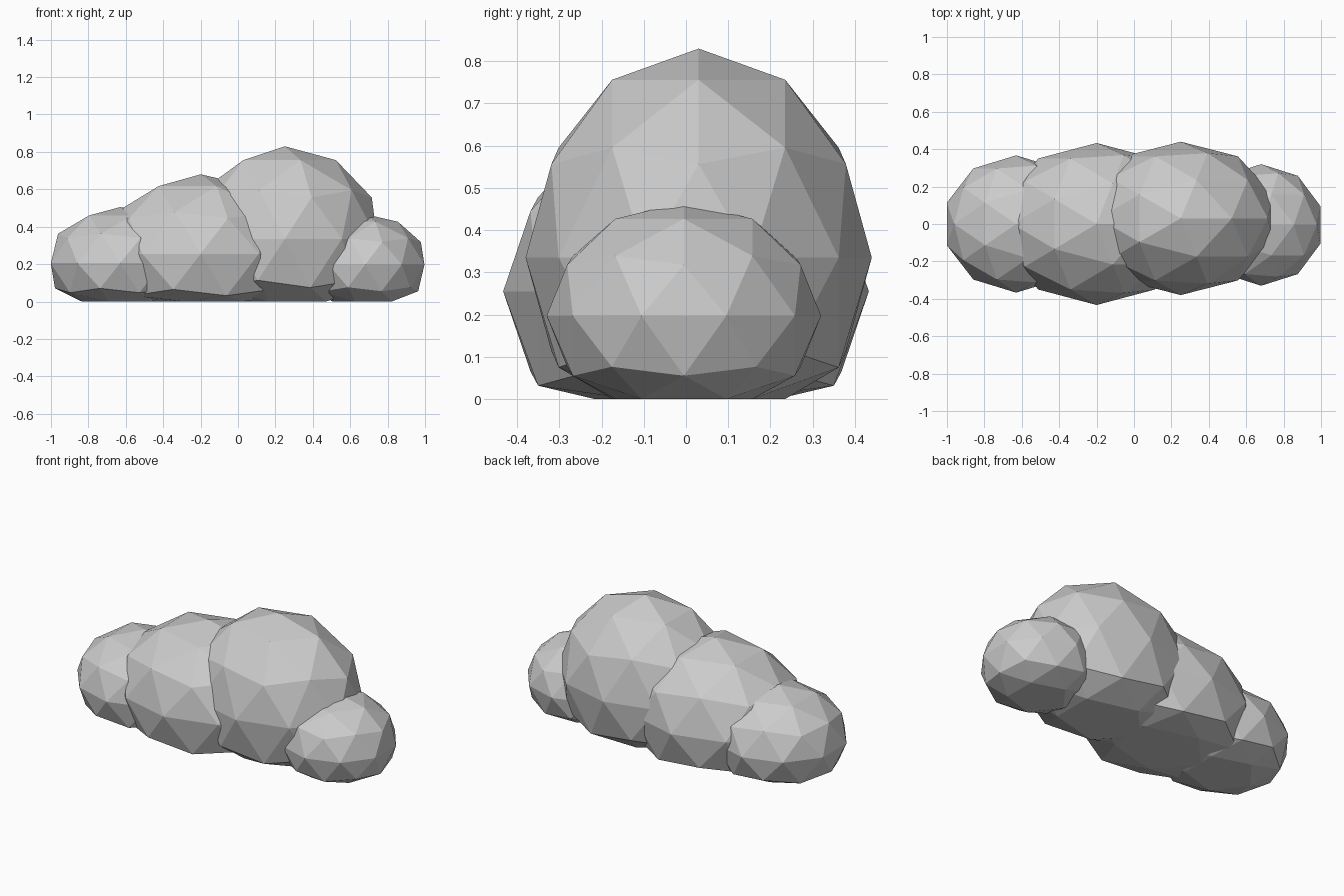
import bpy

if "Cube" in bpy.data.objects:
    bpy.data.objects.remove(bpy.data.objects["Cube"])

def puff(name, centre, radii):
    """Low-poly squashed ball whose underside is pressed flat onto z = 0."""
    bpy.ops.mesh.primitive_ico_sphere_add(subdivisions=2, radius=1)
    ob = bpy.context.object
    ob.name = name
    for v in ob.data.vertices:
        for i in range(3):
            v.co[i] = centre[i] + v.co[i] * radii[i]
        v.co.z = max(v.co.z, 0.0)
    ob.data.update()
    return ob

# Four overlapping puffs, left to right
puff("cloud_left_puff", (-0.63, 0.0, 0.205), (0.39, 0.367, 0.30))
puff("cloud_middle_puff", (-0.20, 0.0, 0.255), (0.53, 0.433, 0.425))
puff("cloud_tall_puff", (0.25, 0.03, 0.335), (0.52, 0.41, 0.495))
puff("cloud_right_puff", (0.68, -0.005, 0.197), (0.333, 0.325, 0.27))
